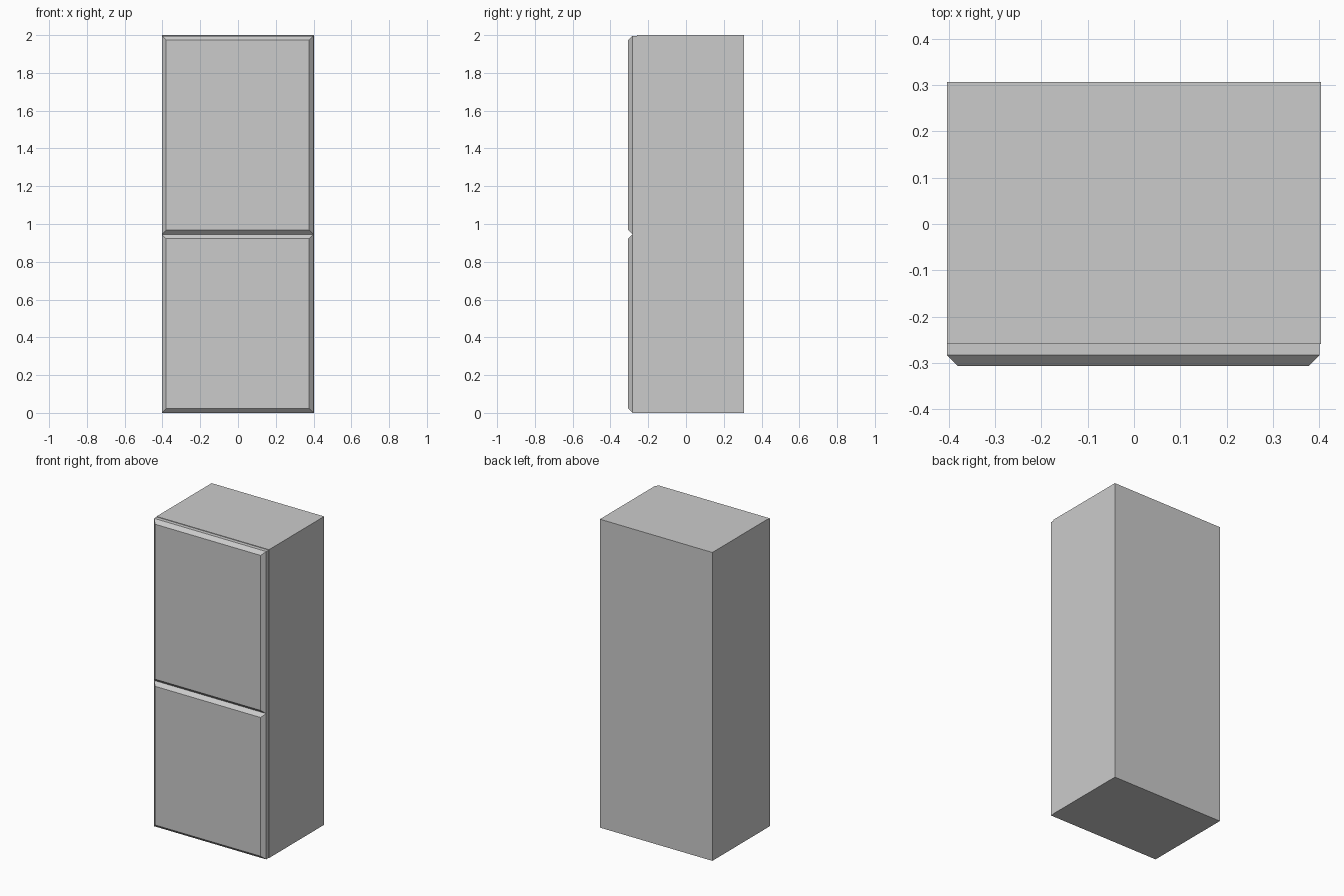
import bpy, bmesh

if "Cube" in bpy.data.objects:
    bpy.data.objects.remove(bpy.data.objects["Cube"])

LEFT, RIGHT, BACK, TOP = -0.4035, 0.4035, 0.306, 2.0
SPLIT = 0.9455      # height where the two doors meet
BODY_FRONT = -0.2585
CHAMFER = 0.023
STEP = 0.0035       # doors sit slightly inside the right and top edges


def box(name, lo, hi, chamfer=0.0):
    """Box between two corners, with an optional chamfered panel on its front."""
    bm = bmesh.new()
    bmesh.ops.create_cube(bm, size=1)
    for v in bm.verts:
        for i in range(3):
            v.co[i] = lo[i] if v.co[i] < 0 else hi[i]
    bm.normal_update()
    if chamfer:
        front = min(bm.faces, key=lambda f: f.calc_center_median().y)
        bmesh.ops.inset_region(bm, faces=[front], thickness=chamfer,
                               use_even_offset=True)
        for v in front.verts:
            v.co.y -= chamfer
    bmesh.ops.recalc_face_normals(bm, faces=bm.faces)
    mesh = bpy.data.meshes.new(name)
    bm.to_mesh(mesh)
    bm.free()
    obj = bpy.data.objects.new(name, mesh)
    bpy.context.collection.objects.link(obj)
    return obj


# Main cabinet
box("cabinet_body", (LEFT, BODY_FRONT, 0), (RIGHT, BACK, TOP))

# Two chamfered doors, meeting in a V groove
for name, z0, z1 in (("lower_door", 0, SPLIT),
                     ("upper_door", SPLIT, TOP - STEP)):
    box(name, (LEFT, -0.283, z0), (RIGHT - STEP, BODY_FRONT, z1), CHAMFER)
